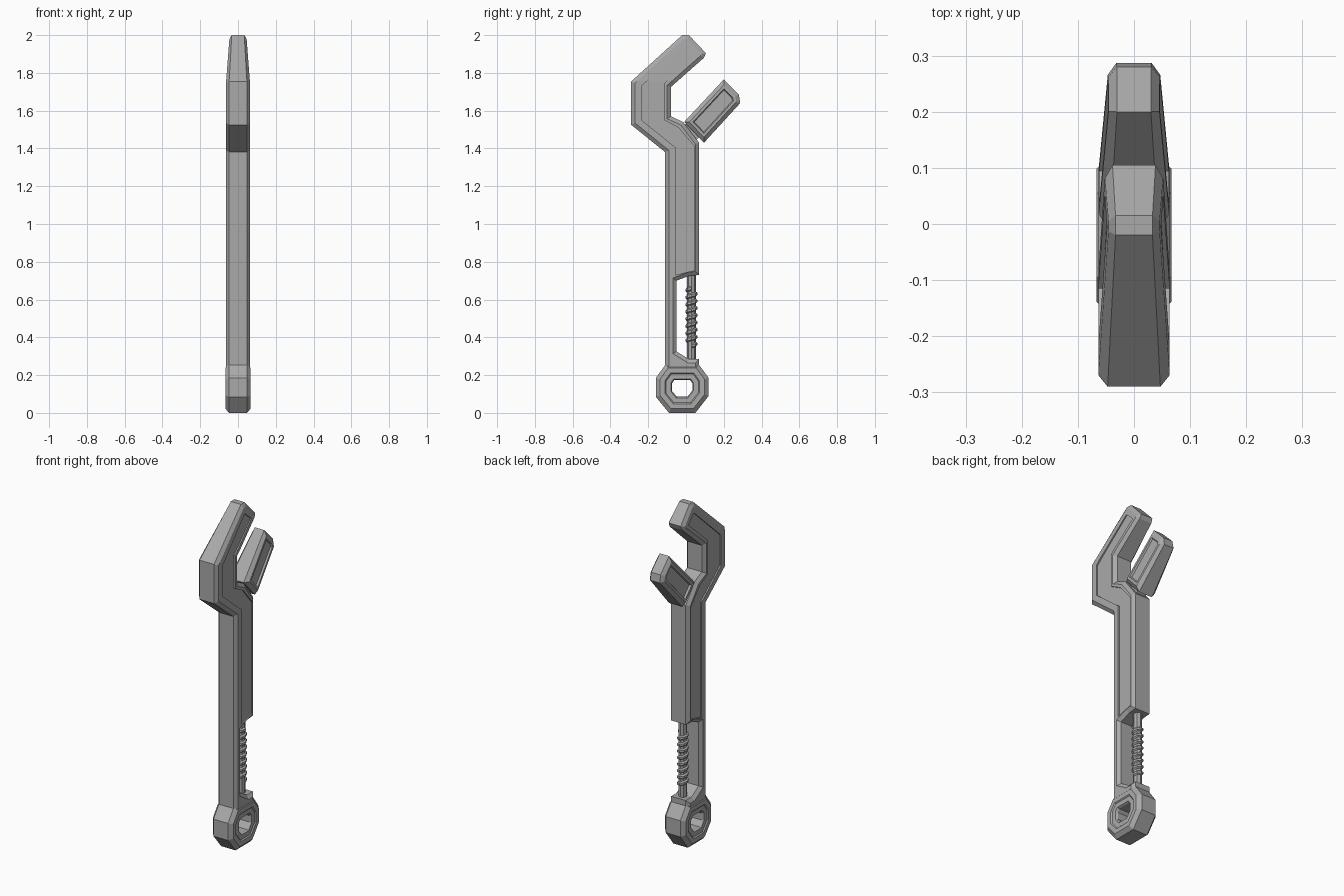
import bpy, bmesh, math
from mathutils import Vector

if "Cube" in bpy.data.objects:
    bpy.data.objects.remove(bpy.data.objects["Cube"])

steel = bpy.data.materials.new("grey steel")
steel.diffuse_color = (0.4, 0.4, 0.4, 1)
steel.use_nodes = True
steel.node_tree.nodes["Principled BSDF"].inputs["Base Color"].default_value = steel.diffuse_color


def inset(pts, d):
    """Mitred inward offset of a (y, z) polygon."""
    p = [Vector(q) for q in pts]
    n = len(p)
    area = sum(p[i - 1].x * p[i].y - p[i].x * p[i - 1].y for i in range(n))
    s = 1 if area > 0 else -1
    out = []
    for i in range(n):
        a = (p[i] - p[i - 1]).normalized()
        b = (p[(i + 1) % n] - p[i]).normalized()
        na, nb = Vector((-a.y, a.x)) * s, Vector((-b.y, b.x)) * s
        out.append(p[i] + (na + nb) * d / (1 + na.dot(nb)))
    return out


def finish(name, bm):
    bmesh.ops.recalc_face_normals(bm, faces=bm.faces)
    me = bpy.data.meshes.new(name)
    bm.to_mesh(me)
    bm.free()
    me.materials.append(steel)
    ob = bpy.data.objects.new(name, me)
    bpy.context.collection.objects.link(ob)
    return ob


def layered(name, pts, layers, hole=False):
    """Symmetric slab: layers are (inset, half thickness) from rim to centre."""
    bm = bmesh.new()
    n = len(pts)
    seq = [(d, -x) for d, x in reversed(layers)] + list(layers)
    rings = [[bm.verts.new((x, q.x, q.y)) for q in inset(pts, d)] for d, x in seq]
    pairs = list(zip(rings, rings[1:]))
    if hole:
        pairs.append((rings[-1], rings[0]))
    else:
        bm.faces.new(rings[0])
        bm.faces.new(rings[-1])
    for a, b in pairs:
        for i in range(n):
            j = (i + 1) % n
            bm.faces.new((a[i], a[j], b[j], b[i]))
    return finish(name, bm)


def taper(ob, co, direction, length, end):
    """Thin the part in x beyond a plane, down to factor end."""
    co, direction = Vector(co), Vector(direction).normalized()
    bm = bmesh.new()
    bm.from_mesh(ob.data)
    bmesh.ops.bisect_plane(bm, geom=bm.verts[:] + bm.edges[:] + bm.faces[:],
                           plane_co=co, plane_no=direction, dist=1e-5)
    for v in bm.verts:
        t = max(0, (v.co - co).dot(direction)) / length
        v.co.x *= 1 + (end - 1) * t
    bm.to_mesh(ob.data)
    bm.free()


# handle and fixed jaw in one outline
body = layered("handle_and_fixed_jaw", [
    (-.02, 2), (.015, 2), (.105, 1.905), (.095, 1.88), (-.08, 1.725), (-.08, 1.57),
    (-.015, 1.54), (.07, 1.43), (.07, .73), (.015, .725), (-.05, .70), (-.05, .325),
    (.015, .285), (.07, .285), (.07, .222), (-.11, .222), (-.11, 1.38),
    (-.29, 1.525), (-.29, 1.755)], [(0, .047), (.02, .063)])

# shallow panel on both sides of the head and handle
panel = [(-.005, 1.945), (.05, 1.895), (-.115, 1.745), (-.115, 1.55), (-.04, 1.51),
         (.045, 1.41), (.045, .755), (-.055, .73), (-.055, 1.405), (-.235, 1.55), (-.235, 1.73)]
for side in (-1, 1):
    cutter = layered("panel_cutter", panel, [(0, .03)])
    cutter.location.x = side * .085
    mod = body.modifiers.new("panel", 'BOOLEAN')
    mod.object, mod.solver = cutter, 'EXACT'
    bpy.context.view_layer.objects.active = body
    bpy.ops.object.modifier_apply(modifier=mod.name)
    bpy.data.objects.remove(cutter)
taper(body, (0, 0, 1.755), (0, 0, 1), .245, .7)

# sliding jaw with sunken side panels
jaw = layered("sliding_jaw", [(.20, 1.765), (.28, 1.685), (.287, 1.64), (.095, 1.43), (-.01, 1.54)],
              [(0, .043), (.02, .063), (.034, .063), (.039, .052)])
taper(jaw, (0, .06, 1.50), (0, .69, .72), .27, .72)

# slide joining the jaw to the head
layered("jaw_slide", [(-.03, 1.50), (.03, 1.56), (.09, 1.48), (.03, 1.42)], [(0, .03)])

# hanging eye at the foot
layered("hanging_eye", [(-.09, 0), (.05, 0), (.12, .09), (.12, .185), (.065, .26), (-.105, .26),
                        (-.16, .185), (-.16, .085)],
        [(0, .047), (.022, .067), (.048, .067), (.054, .061), (.08, .061), (.086, .05)], hole=True)

# adjusting rod
ROD_Y = .029
bm = bmesh.new()
bmesh.ops.create_cone(bm, cap_ends=True, segments=8, radius1=.023, radius2=.023, depth=.5)
bmesh.ops.translate(bm, verts=bm.verts, vec=(0, ROD_Y, .5))
finish("adjusting_rod", bm)

# screw thread winding round the rod
bm = bmesh.new()
turns, seg, pitch = 8, 8, .038
rings = []
for i in range(turns * seg + 1):
    a = i / seg * math.tau
    z = .355 + i / seg * pitch
    rings.append([bm.verts.new((r * math.cos(a), ROD_Y + r * math.sin(a), z + dz))
                  for r, dz in ((.019, -.015), (.031, -.006), (.031, .006), (.019, .015))])
for a, b in zip(rings, rings[1:]):
    for k in range(4):
        bm.faces.new((a[k], a[(k + 1) % 4], b[(k + 1) % 4], b[k]))
bm.faces.new(rings[0])
bm.faces.new(rings[-1])
finish("screw_thread", bm)
